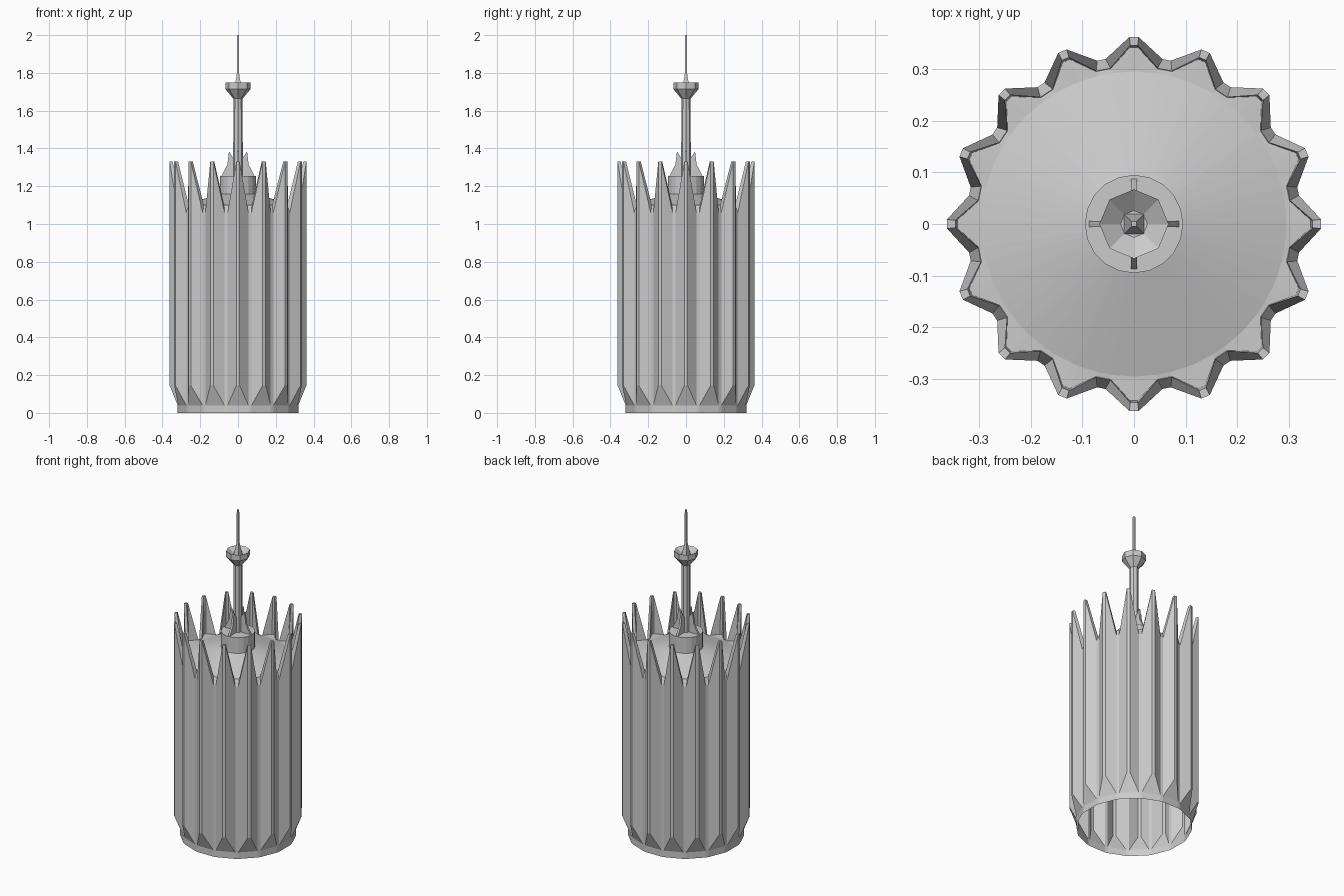
import bpy, bmesh, math

if "Cube" in bpy.data.objects:
    bpy.data.objects.remove(bpy.data.objects["Cube"])

N = 16  # number of pointed pleats around the tower

grey = bpy.data.materials.new("light_grey")
grey.diffuse_color = (0.6, 0.6, 0.6, 1)
grey.use_nodes = True
grey.node_tree.nodes["Principled BSDF"].inputs["Base Color"].default_value = grey.diffuse_color


def finish(name, bm):
    bmesh.ops.recalc_face_normals(bm, faces=bm.faces)
    me = bpy.data.meshes.new(name)
    bm.to_mesh(me)
    bm.free()
    me.materials.append(grey)
    ob = bpy.data.objects.new(name, me)
    bpy.context.collection.objects.link(ob)
    return ob


def polar(r, deg, z):
    a = math.radians(deg)
    return (r * math.cos(a), r * math.sin(a), z)


def bridge(bm, a, b):
    n = len(a)
    for i in range(n):
        j = (i + 1) % n
        bm.faces.new((a[i], a[j], b[j], b[i]))


def lathe(name, profile, sides, turn=0, cap=True):
    """Stack of polygon rings given as (radius, height)."""
    bm = bmesh.new()
    rings = [[bm.verts.new(polar(r, turn + 360 * i / sides, z)) for i in range(sides)]
             for r, z in profile]
    for a, b in zip(rings, rings[1:]):
        bridge(bm, a, b)
    if cap:
        bm.faces.new(rings[-1])
    return finish(name, bm)


# Pleated wall, open below, with pointed crown and roof
bm = bmesh.new()


def star(ridge, valley, rw=1.4, vw=9.8):
    """Ring alternating narrow ridges and valleys, each given as (radius, height)."""
    ring = []
    for k in range(N):
        for off, (r, z) in ((-vw, valley), (-rw, ridge), (rw, ridge), (vw, valley)):
            ring.append(bm.verts.new(polar(r, k * 360 / N + off, z)))
    return ring


low = star((0.362, 0.145), (0.324, 0.04))
top = star((0.362, 1.33), (0.324, 1.06))
rim = star((0.346, 1.33), (0.305, 1.10), 1.2, 8.6)
floor = star((0.342, 1.10), (0.304, 1.099), 1.2, 8.6)
bridge(bm, low, top)
bridge(bm, top, rim)
bridge(bm, rim, floor)

# Foot ring with slanted facets under each ridge
foot = []
for k in range(N):
    q = low[4 * k:4 * k + 4]
    bm.faces.new(q)
    foot += [q[0], q[3]]
ground = [bm.verts.new((v.co.x, v.co.y, 0)) for v in foot]
bridge(bm, ground, foot)

# Flat gutter and conical roof
edge = [bm.verts.new(polar(0.295, math.degrees(math.atan2(v.co.y, v.co.x)), 1.10))
        for v in floor]
bridge(bm, floor, edge)
peak = [bm.verts.new((v.co.x * 0.3, v.co.y * 0.3, 1.16)) for v in edge]
bridge(bm, edge, peak)
finish("pleated_tower", bm)

# Drum on the roof
lathe("roof_drum", [(0.095, 1.14), (0.095, 1.255)], 20)

# Mast with cup-shaped lookout pod
lathe("mast", [(0.026, 1.25), (0.024, 1.68)], 8)
lathe("lookout_pod", [(0.026, 1.665), (0.067, 1.715), (0.067, 1.75), (0.026, 1.72)], 8)

# Square antenna
lathe("antenna", [(0.028, 1.715), (0.012, 1.78), (0.008, 1.80), (0.007, 2.0)], 4, 45)

# Four buttress fins around the mast foot
profile = [(0.015, 1.25), (0.09, 1.25), (0.056, 1.315), (0.048, 1.385), (0.025, 1.35), (0.015, 1.35)]
for k in range(4):
    a = k * math.pi / 2
    c, s = math.cos(a), math.sin(a)
    bm = bmesh.new()
    sides = [[bm.verts.new((r * c - w * s, r * s + w * c, z)) for r, z in profile]
             for w in (-0.006, 0.006)]
    for ring in sides:
        bm.faces.new(ring)
    bridge(bm, *sides)
    finish(f"buttress_fin_{k + 1}", bm)
